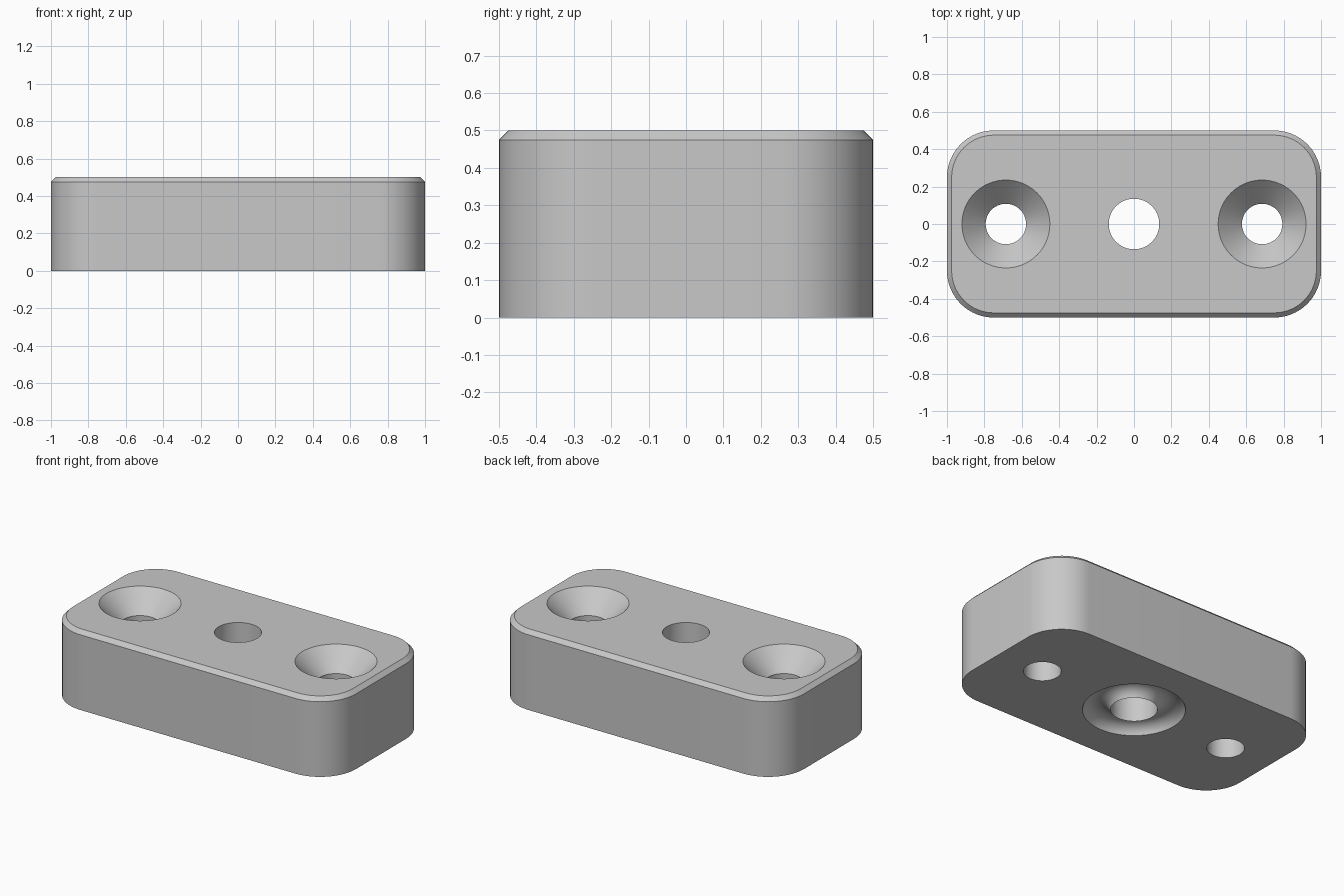
import bpy, bmesh, math
from mathutils import Matrix

cube = bpy.data.objects.get("Cube")
if cube:
    bpy.data.objects.remove(cube, do_unlink=True)

GREY = (0.58, 0.58, 0.58, 1.0)
mat = bpy.data.materials.new("plain grey")
mat.use_nodes = True
mat.diffuse_color = GREY
bsdf = next(n for n in mat.node_tree.nodes if n.type == 'BSDF_PRINCIPLED')
bsdf.inputs["Base Color"].default_value = GREY

HALF_X, HALF_Y, HEIGHT = 1.0, 0.5, 0.5
CORNER, CHAMFER = 0.25, 0.025


def make_object(name, bm):
    bmesh.ops.recalc_face_normals(bm, faces=bm.faces)
    mesh = bpy.data.meshes.new(name)
    bm.to_mesh(mesh)
    bm.free()
    mesh.materials.append(mat)
    obj = bpy.data.objects.new(name, mesh)
    bpy.context.collection.objects.link(obj)
    return obj


def rounded_ring(bm, inset, z, steps=16):
    """Rounded rectangle loop of vertices, shrunk by inset."""
    ring = []
    r = CORNER - inset
    for k, (sx, sy) in enumerate([(1, 1), (-1, 1), (-1, -1), (1, -1)]):
        for i in range(steps + 1):
            a = (k + i / steps) * math.pi / 2
            ring.append(bm.verts.new((sx * (HALF_X - CORNER) + r * math.cos(a),
                                      sy * (HALF_Y - CORNER) + r * math.sin(a), z)))
    return ring


def lathe(name, profile, x=0.0, segments=96):
    """Closed solid of revolution from (radius, height) points."""
    bm = bmesh.new()
    verts = [bm.verts.new((r, 0, z)) for r, z in profile]
    edges = [bm.edges.new(pair) for pair in zip(verts, verts[1:])]
    bmesh.ops.spin(bm, geom=verts + edges, cent=(0, 0, 0), axis=(0, 0, 1),
                   angle=math.tau, steps=segments, use_merge=False)
    bmesh.ops.remove_doubles(bm, verts=bm.verts, dist=1e-5)
    bmesh.ops.transform(bm, matrix=Matrix.Translation((x, 0, 0)), verts=bm.verts)
    obj = make_object(name, bm)
    obj.hide_render = True
    return obj


# Block with rounded corners and a chamfered top edge
bm = bmesh.new()
rings = [rounded_ring(bm, 0, 0), rounded_ring(bm, 0, HEIGHT - CHAMFER),
         rounded_ring(bm, CHAMFER, HEIGHT)]
for low, high in zip(rings, rings[1:]):
    n = len(low)
    for i in range(n):
        j = (i + 1) % n
        bm.faces.new((low[i], low[j], high[j], high[i]))
bm.faces.new(rings[0])
bm.faces.new(rings[-1])
block = make_object("mounting_block", bm)

# Countersunk screw holes at both ends
SCREW_R, SINK_R, SCREW_X = 0.108, 0.235, 0.685
shoulder = HEIGHT - (SINK_R - SCREW_R)
screw = [(0, -0.1), (SCREW_R, -0.1), (SCREW_R, shoulder),
         (SINK_R + 0.1, HEIGHT + 0.1), (0, HEIGHT + 0.1)]
cutters = [lathe("screw_hole_cutter", screw, side * SCREW_X) for side in (-1, 1)]

# Centre hole, with a round-bottomed ring groove underneath
HOLE_R, GROOVE_R, GROOVE_DEPTH, LIP = 0.135, 0.295, 0.055, 0.002
half = (GROOVE_R - HOLE_R) / 2
arc_r = (half ** 2 + GROOVE_DEPTH ** 2) / (2 * GROOVE_DEPTH)
sweep = math.asin(half / arc_r)
centre = [(0, -0.1), (GROOVE_R, -0.1)]
for i in range(17):
    a = sweep * (1 - i / 8)
    centre.append((HOLE_R + half + arc_r * math.sin(a),
                   LIP + GROOVE_DEPTH - arc_r + arc_r * math.cos(a)))
centre += [(HOLE_R, HEIGHT + 0.1), (0, HEIGHT + 0.1)]
cutters.append(lathe("centre_hole_cutter", centre))

# Cut the holes and remove the cutters
bpy.context.view_layer.objects.active = block
block.select_set(True)
for cutter in cutters:
    mod = block.modifiers.new("cut", 'BOOLEAN')
    mod.operation = 'DIFFERENCE'
    mod.solver = 'EXACT'
    mod.object = cutter
    bpy.ops.object.modifier_apply(modifier=mod.name)
    bpy.data.objects.remove(cutter, do_unlink=True)

# Smooth round walls, crisp edges
bpy.ops.object.select_all(action='DESELECT')
block.select_set(True)
bpy.ops.object.shade_smooth_by_angle(angle=math.radians(25))
